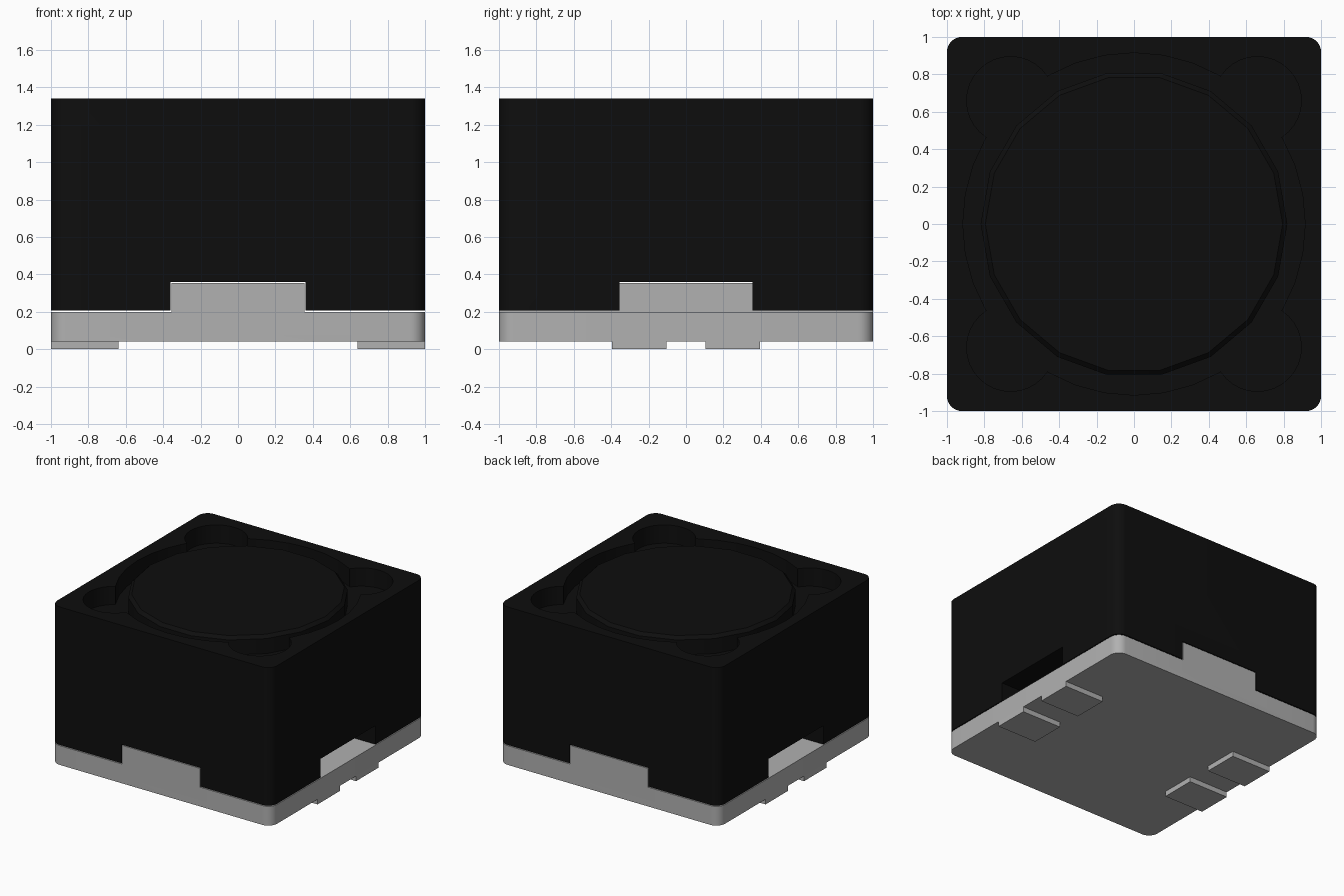
import bpy, bmesh, math

if "Cube" in bpy.data.objects:
    bpy.data.objects.remove(bpy.data.objects["Cube"])

TOP = 1.34


def material(name, value):
    m = bpy.data.materials.new(name)
    m.diffuse_color = (value, value, value, 1)
    m.use_nodes = True
    m.node_tree.nodes["Principled BSDF"].inputs["Base Color"].default_value = m.diffuse_color
    return m


BLACK = material("ferrite black", 0.0043)
GREY = material("base grey", 0.44)


def prism(name, pts, z0, z1, mat):
    """Extrude a counter-clockwise outline from z0 to z1."""
    bm = bmesh.new()
    face = bm.faces.new([bm.verts.new((x, y, z0)) for x, y in pts])
    ext = bmesh.ops.extrude_face_region(bm, geom=[face])
    for v in ext["geom"]:
        if isinstance(v, bmesh.types.BMVert):
            v.co.z = z1
    bmesh.ops.recalc_face_normals(bm, faces=bm.faces)
    me = bpy.data.meshes.new(name)
    bm.to_mesh(me)
    bm.free()
    ob = bpy.data.objects.new(name, me)
    bpy.context.collection.objects.link(ob)
    me.materials.append(mat)
    return ob


def rounded_square(half, r, n=8):
    pts = []
    for k, (sx, sy) in enumerate([(1, 1), (-1, 1), (-1, -1), (1, -1)]):
        for i in range(n + 1):
            a = math.pi / 2 * (k + i / n)
            pts.append((sx * (half - r) + r * math.cos(a),
                        sy * (half - r) + r * math.sin(a)))
    return pts


def circle(cx, cy, r, n):
    return [(cx + r * math.cos(2 * math.pi * i / n),
             cy + r * math.sin(2 * math.pi * i / n)) for i in range(n)]


def rect(x0, x1, y0, y1):
    return [(x0, y0), (x1, y0), (x1, y1), (x0, y1)]


def select(ob):
    bpy.ops.object.select_all(action='DESELECT')
    ob.select_set(True)
    bpy.context.view_layer.objects.active = ob


def boolean(ob, tool, operation):
    mod = ob.modifiers.new("boolean", 'BOOLEAN')
    mod.operation, mod.solver, mod.object = operation, 'EXACT', tool
    select(ob)
    bpy.ops.object.modifier_apply(modifier=mod.name)
    bpy.data.objects.remove(tool)


def smooth(ob):
    select(ob)
    bpy.ops.object.shade_smooth_by_angle(angle=math.radians(30))


# Shielding shell: well with four corner lobes, crossed channels underneath
shell = prism("shell", rounded_square(1, 0.08), 0.207, TOP, BLACK)
FLOOR = 1.19
boolean(shell, prism("well", circle(0, 0, 0.915, 36), FLOOR, TOP + 0.1, BLACK), 'DIFFERENCE')
for sx in (-1, 1):
    for sy in (-1, 1):
        lobe = prism("lobe", circle(sx * 0.66, sy * 0.66, 0.235, 32), FLOOR, TOP + 0.1, BLACK)
        boolean(shell, lobe, 'DIFFERENCE')
for pts in (rect(-0.36, 0.36, -1.1, 1.1), rect(-1.1, 1.1, -0.355, 0.355)):
    boolean(shell, prism("channel", pts, 0.1, 0.36, BLACK), 'DIFFERENCE')
smooth(shell)

# Core flange with a bevelled rim
core = prism("core_flange", circle(0, 0, 0.82, 18), FLOOR - 0.02, TOP - 0.002, BLACK)
bm = bmesh.new()
bm.from_mesh(core.data)
rim = [e for e in bm.edges if all(v.co.z > TOP - 0.01 for v in e.verts)]
bmesh.ops.bevel(bm, geom=rim, offset=0.025, segments=1, affect='EDGES')
bm.to_mesh(core.data)
bm.free()
smooth(core)

# Base plate with its raised central rib
base = prism("base_plate", rounded_square(1, 0.08), 0.042, 0.2, GREY)
boolean(base, prism("rib", rect(-0.355, 0.355, -1, 1), 0.1, 0.354, GREY), 'UNION')
smooth(base)

# Contact pads under the two side edges
for sx, side in ((-1, "left"), (1, "right")):
    for sy, end in ((-1, "front"), (1, "back")):
        xs, ys = sorted((sx * 0.64, sx)), sorted((sy * 0.105, sy * 0.395))
        prism(f"contact_pad_{side}_{end}", rect(*xs, *ys), 0, 0.045, GREY)
